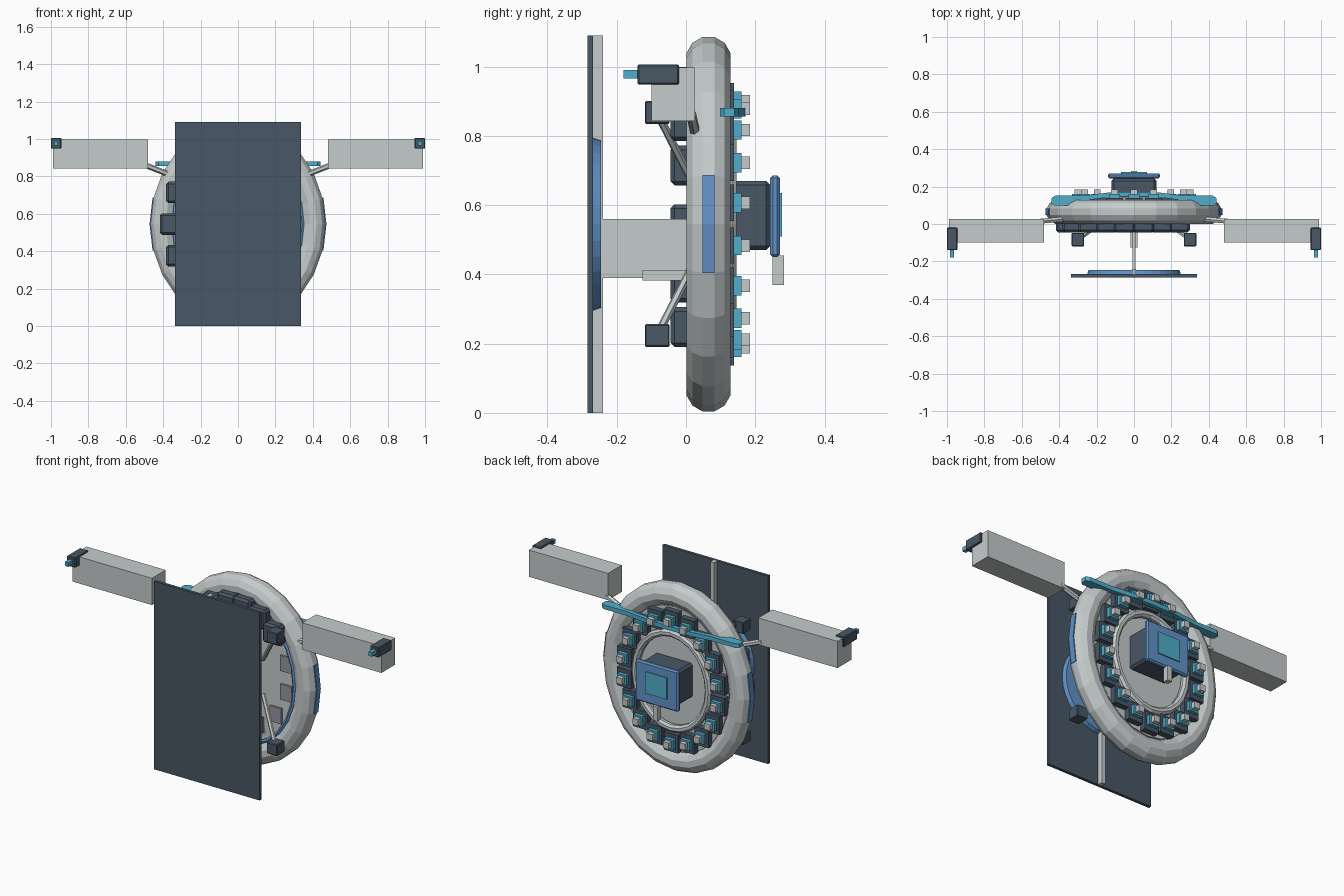
import bpy, bmesh, math
from mathutils import Vector

if "Cube" in bpy.data.objects:
    bpy.data.objects.remove(bpy.data.objects["Cube"])

ZC = 0.545  # height of the ring centre


def material(name, rgb):
    m = bpy.data.materials.new(name)
    m.diffuse_color = (*rgb, 1)
    m.use_nodes = True
    m.node_tree.nodes["Principled BSDF"].inputs["Base Color"].default_value = m.diffuse_color
    return m


GREY = material("light_grey", (0.56, 0.60, 0.60))
MID = material("mid_grey", (0.30, 0.31, 0.35))
DARK = material("dark_slate", (0.065, 0.095, 0.13))
BLUE = material("blue", (0.12, 0.29, 0.59))
TEAL = material("teal", (0.08, 0.42, 0.60))


def finish(name, bm, mat):
    bmesh.ops.recalc_face_normals(bm, faces=bm.faces)
    me = bpy.data.meshes.new(name)
    bm.to_mesh(me)
    bm.free()
    me.materials.append(mat)
    ob = bpy.data.objects.new(name, me)
    bpy.context.collection.objects.link(ob)
    return ob


def box(name, x, y, z, mat, bevel=0):
    """Box from (min, max) pairs."""
    bm = bmesh.new()
    bmesh.ops.create_cube(bm, size=1)
    for v in bm.verts:
        v.co = [(a + b) / 2 + c * (b - a) for (a, b), c in zip((x, y, z), v.co)]
    ob = finish(name, bm, mat)
    if bevel:
        mod = ob.modifiers.new("bevel", 'BEVEL')
        mod.width = bevel
        mod.segments = 1
    return ob


def block(name, c, s, mat, bevel=0):
    return box(name, *[(a - b / 2, a + b / 2) for a, b in zip(c, s)], mat, bevel)


def strut(name, a, b, r, mat):
    a, b = Vector(a), Vector(b)
    bm = bmesh.new()
    bmesh.ops.create_cone(bm, cap_ends=True, segments=6, radius1=r, radius2=r,
                          depth=(b - a).length)
    ob = finish(name, bm, mat)
    ob.location = (a + b) / 2
    ob.rotation_euler = (b - a).to_track_quat('Z', 'Y').to_euler()
    return ob


def ring(name, rx, rz, tube, y, mat, major=24, minor=12):
    """Upright oval ring with a round tube."""
    bm = bmesh.new()
    rows = []
    for i in range(major):
        a = 2 * math.pi * i / major
        row = []
        for j in range(minor):
            t = 2 * math.pi * (j + 0.5) / minor
            d = tube * math.cos(t)
            row.append(bm.verts.new(((rx + d) * math.cos(a), y + tube * math.sin(t),
                                     ZC + (rz + d) * math.sin(a))))
        rows.append(row)
    for i in range(major):
        p, q = rows[i], rows[(i + 1) % major]
        for j in range(minor):
            k = (j + 1) % minor
            bm.faces.new((p[j], q[j], q[k], p[k]))
    return finish(name, bm, mat)


def disc(name, rx, rz, y0, y1, mat, taper=1.0, segs=32):
    """Upright oval disc, narrowing toward y1."""
    bm = bmesh.new()
    loops = []
    for y, k in ((y0, 1), (y1, taper)):
        loops.append([bm.verts.new((rx * k * math.cos(2 * math.pi * i / segs), y,
                                    ZC + rz * k * math.sin(2 * math.pi * i / segs)))
                      for i in range(segs)])
        bm.faces.new(loops[-1])
    for i in range(segs):
        j = (i + 1) % segs
        bm.faces.new((loops[0][i], loops[0][j], loops[1][j], loops[1][i]))
    return finish(name, bm, mat)


# Main ring, inner ring and backing plate
ring("main_ring", 0.404, 0.477, 0.066, 0.065, GREY)
ring("inner_ring", 0.235, 0.275, 0.022, 0.125, GREY, 24, 8)
disc("hub_plate", 0.35, 0.42, 0.085, 0.105, GREY, 1.0, 24)
ring("inner_trim", 0.343, 0.414, 0.012, 0.03, BLUE, 24, 6)

# Front shield panel, its spine, round plate and support
box("shield_panel", (-0.338, 0.338), (-0.285, -0.268), (0, 1.09), DARK)
box("shield_spine", (-0.012, 0.012), (-0.268, -0.24), (0, 1.09), GREY)
disc("shield_disc", 0.25, 0.25, -0.268, -0.246, BLUE, 0.97)
box("shield_support", (-0.009, 0.009), (-0.245, 0.09), (0.39, 0.56), GREY)
box("support_bar", (-0.02, 0.02), (-0.125, 0.09), (0.382, 0.412), GREY)

# Equipment modules around the back of the ring
N = 18
for i in range(N):
    a = 2 * math.pi * (i + 0.5) / N
    x, z = 0.305 * math.cos(a), ZC + 0.355 * math.sin(a)
    block("module_body", (x, 0.112, z), (0.09, 0.054, 0.105), DARK)
    block("module_cap", (x, 0.148, z), (0.06, 0.024, 0.056), TEAL)
    block("module_knob", (x, 0.172, z), (0.036, 0.026, 0.036), GREY)

# Plates on the front of the hub and dark pods on the front of the ring
for i in range(12):
    a = 2 * math.pi * (i + 0.5) / 12
    block("hub_square", (0.265 * math.cos(a), 0.08, ZC + 0.32 * math.sin(a)),
          (0.075, 0.014, 0.09), MID)
for deg in (48, 66, 82, 98, 114, 132, 155, 180, 205, 228):
    a = math.radians(deg)
    block("front_pod", (0.36 * math.cos(a), -0.012, ZC + 0.40 * math.sin(a)),
          (0.115, 0.066, 0.115), DARK, 0.012)

# Central housing with screen
box("core_housing", (-0.12, 0.12), (0.1, 0.243), (0.47, 0.67), DARK, 0.012)
box("core_frame", (-0.138, 0.138), (0.243, 0.271), (0.45, 0.686), BLUE, 0.008)
box("core_screen", (-0.07, 0.07), (0.271, 0.277), (0.51, 0.635), TEAL)
box("core_handle", (-0.015, 0.015), (0.25, 0.283), (0.37, 0.455), GREY)

# Crossbar with paddle ends
bm = bmesh.new()
half = [(0.0, 0.172), (0.12, 0.17), (0.27, 0.152), (0.42, 0.152), (0.44, 0.14),
        (0.44, 0.11), (0.425, 0.098), (0.31, 0.098), (0.27, 0.125), (0.12, 0.145),
        (0.0, 0.148)]
outline = half + [(-x, y) for x, y in half[-2:0:-1]]
f = bm.faces.new([bm.verts.new((x, y, 0.856)) for x, y in outline])
top = bmesh.ops.extrude_face_region(bm, geom=[f])["geom"]
bmesh.ops.translate(bm, vec=(0, 0, 0.024),
                    verts=[v for v in top if isinstance(v, bmesh.types.BMVert)])
finish("crossbar", bm, TEAL)

# Parts mirrored left and right
for s in (-1, 1):
    def mx(a, b):
        return tuple(sorted((s * a, s * b)))
    # Side arm with tip
    box("side_arm", mx(0.482, 0.99), (-0.1, 0.026), (0.843, 0.998), GREY)
    box("arm_tip", mx(0.945, 1.0), (-0.14, -0.02), (0.948, 1.006), DARK, 0.004)
    box("tip_nozzle", mx(0.963, 0.985), (-0.18, -0.14), (0.966, 0.99), TEAL)
    strut("arm_strut", (s * 0.33, 0.03, 0.795), (s * 0.50, 0.015, 0.862), 0.015, GREY)
    # Outrigger boxes on struts
    for t in (-1, 1):
        strut("pod_strut", (s * 0.14, 0.03, ZC + t * 0.10),
              (s * 0.295, -0.08, ZC + t * 0.315), 0.012, GREY)
        block("outrigger_box", (s * 0.3, -0.083, ZC + t * 0.322),
              (0.068, 0.072, 0.066), DARK, 0.004)
    # Curved window on the outer edge
    bm = bmesh.new()
    rows = []
    for deg in (-15, 0, 15):
        a = math.radians(deg)
        rows.append([bm.verts.new((s * (0.404 + r) * math.cos(a), y,
                                   ZC + (0.477 + r) * math.sin(a)))
                     for y, r in ((0.047, 0.055), (0.047, 0.069),
                                  (0.083, 0.069), (0.083, 0.055))])
    for p, q in zip(rows, rows[1:]):
        for j in range(4):
            k = (j + 1) % 4
            bm.faces.new((p[j], q[j], q[k], p[k]))
    bm.faces.new(rows[0])
    bm.faces.new(rows[-1])
    finish("edge_window", bm, BLUE)
